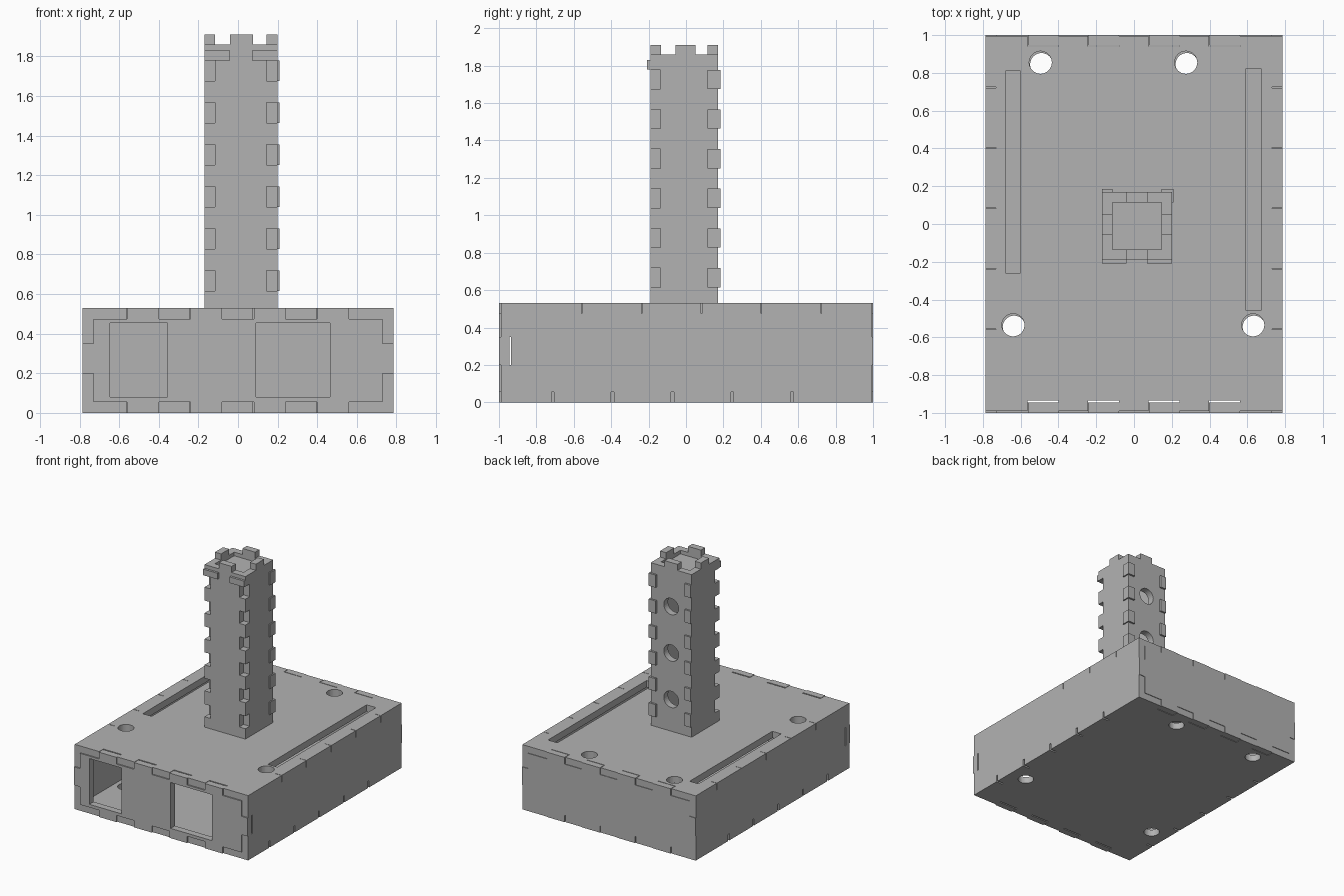
import bpy, bmesh, math

if "Cube" in bpy.data.objects:
    bpy.data.objects.remove(bpy.data.objects["Cube"], do_unlink=True)

mat = bpy.data.materials.new("plain_grey")
mat.use_nodes = True
GREY = (0.45, 0.45, 0.45, 1)
mat.diffuse_color = GREY
mat.node_tree.nodes["Principled BSDF"].inputs["Base Color"].default_value = GREY


def outline(u0, u1, v0, v1, bottom=(), right=(), top=(), left=()):
    """Rectangle whose edges carry notches (a, b, depth); negative depth is a tab."""
    pts = [(u0, v0)]
    for a, b, d in sorted(bottom):
        pts += [(a, v0), (a, v0 + d), (b, v0 + d), (b, v0)]
    pts.append((u1, v0))
    for a, b, d in sorted(right):
        pts += [(u1, a), (u1 - d, a), (u1 - d, b), (u1, b)]
    pts.append((u1, v1))
    for a, b, d in sorted(top, reverse=True):
        pts += [(b, v1), (b, v1 - d), (a, v1 - d), (a, v1)]
    pts.append((u0, v1))
    for a, b, d in sorted(left, reverse=True):
        pts += [(u0, b), (u0 + d, b), (u0 + d, a), (u0, a)]
    return pts


def circle(u, v, r, n=32):
    return [(u + r * math.cos(2 * math.pi * i / n),
             v + r * math.sin(2 * math.pi * i / n)) for i in range(n)]


AXES = {"z": lambda u, v, w: (u, v, w),
        "y": lambda u, v, w: (u, w, v),
        "x": lambda u, v, w: (w, u, v)}


def panel(name, axis, w0, w1, loops):
    """Flat sheet between w0 and w1 along an axis; loops after the first are holes."""
    cu = bpy.data.curves.new(name, "CURVE")
    cu.dimensions = "2D"
    cu.fill_mode = "BOTH"
    cu.extrude = (w1 - w0) / 2
    for loop in loops:
        sp = cu.splines.new("POLY")
        sp.points.add(len(loop) - 1)
        for p, (u, v) in zip(sp.points, loop):
            p.co = (u, v, 0, 1)
        sp.use_cyclic_u = True
        sp.use_smooth = False
    tmp = bpy.data.objects.new(name + "_tmp", cu)
    bpy.context.scene.collection.objects.link(tmp)
    dg = bpy.context.evaluated_depsgraph_get()
    me = bpy.data.meshes.new_from_object(tmp.evaluated_get(dg))
    bpy.data.objects.remove(tmp, do_unlink=True)
    bm = bmesh.new()
    bm.from_mesh(me)
    for v in bm.verts:
        v.co = AXES[axis](v.co.x, v.co.y, v.co.z + (w0 + w1) / 2)
    bmesh.ops.remove_doubles(bm, verts=bm.verts, dist=1e-5)
    bmesh.ops.recalc_face_normals(bm, faces=bm.faces)
    bm.to_mesh(me)
    bm.free()
    me.name = name
    me.materials.clear()
    me.materials.append(mat)
    for p in me.polygons:
        p.use_smooth = False
        p.material_index = 0
    ob = bpy.data.objects.new(name, me)
    bpy.context.scene.collection.objects.link(ob)
    return ob


def fingers(start, count, depth, gap=0.0, length=0.16, step=0.32):
    return [(start + i * step - gap, start + i * step + length, depth)
            for i in range(count)]


# Box
T = 0.055
X, H = 0.785, 0.53
FRONT, BACK = -0.99, 0.995
WX, TOP = X - T, H - T
MID = (0.2, 0.35)

holes = [(-0.495, 0.855), (0.275, 0.855), (-0.64, -0.535), (0.63, -0.535)]
slots = [outline(-0.68, -0.6, -0.26, 0.81), outline(0.59, 0.675, -0.455, 0.82)]
side_top = fingers(-0.555, 5, T, 0.004)
side_low = fingers(-0.705, 5, T, 0.015)
front_cut = fingers(-0.56, 4, T, 0.004)

panel("top_plate", "z", TOP, H,
      [outline(-X, X, FRONT, BACK, bottom=front_cut, right=side_top,
               top=front_cut, left=side_top)]
      + slots + [circle(u, v, 0.06) for u, v in holes])
panel("bottom_plate", "z", 0, T,
      [outline(-X, X, FRONT, BACK, bottom=front_cut, right=side_low,
               top=front_cut, left=side_low)]
      + [circle(u + 0.005, v - 0.01, 0.06) for u, v in holes])

tabs = fingers(-0.56, 4, -T)
wall = outline(-WX, WX, T, TOP, bottom=tabs, top=tabs,
               left=[(*MID, -T)], right=[(*MID, -T)])
windows = [outline(-0.645, -0.355, 0.08, 0.455), outline(0.09, 0.465, 0.08, 0.455)]
panel("front_wall", "y", -1, -0.945, [wall] + windows)
panel("back_wall", "y", 0.945, 1, [wall])

side = outline(FRONT, BACK, T, TOP, bottom=fingers(-0.705, 5, -T),
               top=fingers(-0.555, 5, -T),
               left=[(*MID, T)], right=[(*MID, 0.05)])
panel("right_wall", "x", -X, -WX, [side])
panel("left_wall", "x", WX, X, [side])

# Tower
L, R, F, B = -0.17, 0.20, -0.19, 0.17
CREST = 1.86
bands = [(0.615 + 0.212 * i, 0.718 + 0.212 * i) for i in range(6)]
cuts = [(a, b, T) for a, b in bands]
merlon_x = [(-0.04, 0.075, -0.05)]
merlon_y = [(-0.055, 0.05, -0.05)]

tower_wall = outline(L, R, H, CREST, left=cuts, right=cuts, top=merlon_x)
panel("tower_front", "y", F, F + T, [tower_wall])
panel("tower_back", "y", B - T, B,
      [tower_wall] + [circle(0.015, 0.79 + 0.38 * i, 0.067) for i in range(3)])

panel("tower_right", "x", L, L + T,
      [outline(F + T, B - T, H, CREST, top=merlon_y,
               right=[(a, b, -T - 0.015) for a, b in bands])])
panel("tower_left", "x", R - T, R,
      [outline(F + T, B - T, H, CREST, top=merlon_y)])
for i, (a, b) in enumerate(bands):
    panel(f"tower_corner_finger_{i + 1}", "z", a, b,
          [outline(R - T, R + 0.01, B - T, B + 0.015)])

# Lid let into the tower, its tabs poking out of the front
panel("tower_lid", "z", 1.78, 1.83,
      [outline(L + T, R - T, F + T, B - T)])
for name, a, b in (("right", L, -0.04), ("left", 0.07, R)):
    panel(f"lid_tab_{name}", "z", 1.78, 1.83, [outline(a, b, -0.208, F + T)])
